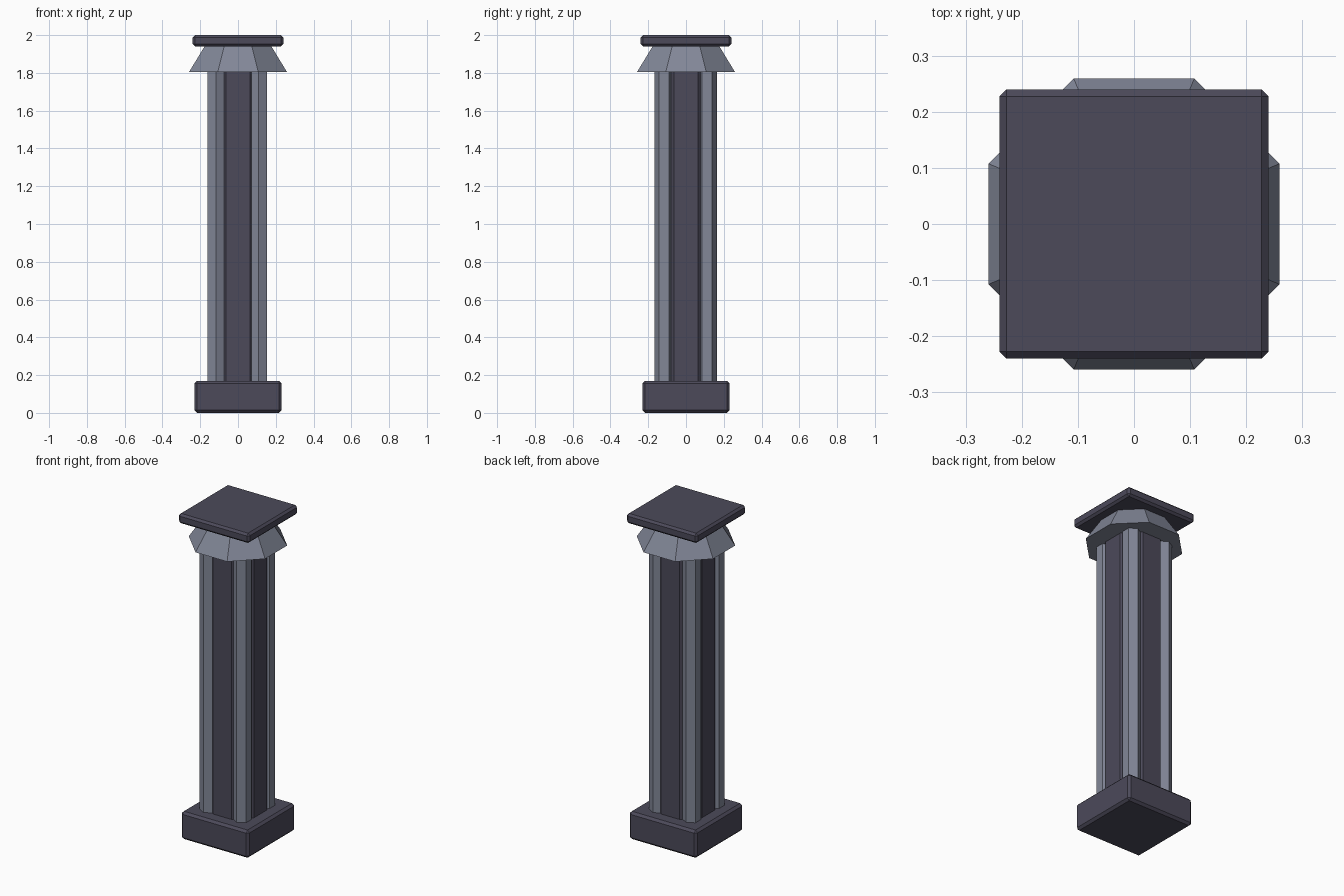
import bpy, math

if "Cube" in bpy.data.objects:
    bpy.data.objects.remove(bpy.data.objects["Cube"])


def material(name, rgb):
    m = bpy.data.materials.new(name)
    m.diffuse_color = (*rgb, 1.0)
    m.use_nodes = True
    m.node_tree.nodes["Principled BSDF"].inputs["Base Color"].default_value = m.diffuse_color
    return m


DARK = material("dark slate", (0.072, 0.068, 0.102))
LIGHT = material("pale blue grey", (0.223, 0.242, 0.312))


def slab(name, half, z0, z1, bevel):
    """Square slab with chamfered edges."""
    bpy.ops.mesh.primitive_cube_add(size=1, location=(0, 0, (z0 + z1) / 2))
    o = bpy.context.object
    o.name = name
    o.scale = (2 * half, 2 * half, z1 - z0)
    bpy.ops.object.transform_apply(location=False, rotation=False, scale=True)
    mod = o.modifiers.new("chamfer", "BEVEL")
    mod.width = bevel
    mod.segments = 1
    o.data.materials.append(DARK)


def prism(name, sides, r0, r1, z0, z1, mat, xy=(0, 0), turn=0.0):
    """Upright faceted prism or frustum."""
    bpy.ops.mesh.primitive_cone_add(vertices=sides, radius1=r0, radius2=r1, depth=z1 - z0,
                                    location=(*xy, (z0 + z1) / 2), rotation=(0, 0, turn))
    o = bpy.context.object
    o.name = name
    o.data.materials.append(mat)


# Square base and top slab
slab("base", 0.23, 0.0, 0.17, 0.014)
slab("top_slab", 0.24, 1.94, 2.0, 0.0125)

# Octagonal shaft and flared capital, flat sides facing the axes
EIGHTH = math.pi / 8
TO_CORNER = 1 / math.cos(EIGHTH)
prism("shaft", 8, 0.153 * TO_CORNER, 0.153 * TO_CORNER, 0.15, 1.82, DARK, turn=EIGHTH)
prism("capital", 8, 0.259 * TO_CORNER, 0.174 * TO_CORNER, 1.805, 1.945, LIGHT, turn=EIGHTH)

# Hexagonal ribs on the four diagonal sides
for side, x in (("left", -0.116), ("right", 0.109)):
    for end, y in (("front", -0.116), ("back", 0.112)):
        prism(f"rib_{end}_{side}", 6, 0.052, 0.052, 0.15, 1.82, LIGHT, xy=(x, y))
